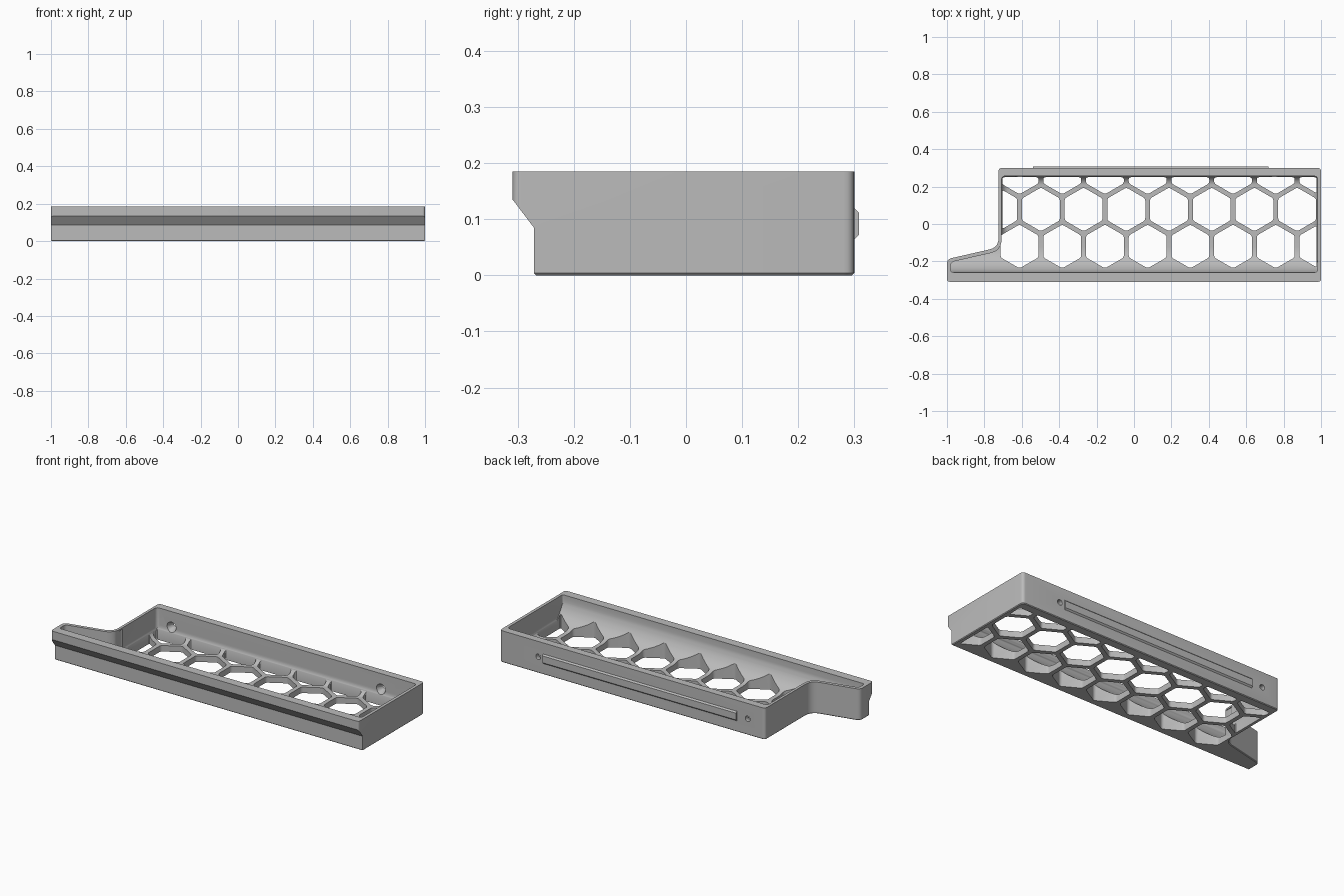
import bpy, bmesh, math
from mathutils import Matrix, Vector

if "Cube" in bpy.data.objects:
    bpy.data.objects.remove(bpy.data.objects["Cube"])

HEIGHT, FLOOR = 0.185, 0.035
grey = bpy.data.materials.new("plain grey")
grey.use_nodes = True
grey.diffuse_color = (0.5, 0.5, 0.5, 1)
grey.node_tree.nodes["Principled BSDF"].inputs["Base Color"].default_value = (0.5, 0.5, 0.5, 1)


def make_object(name, bm):
    bmesh.ops.recalc_face_normals(bm, faces=bm.faces)
    mesh = bpy.data.meshes.new(name)
    bm.to_mesh(mesh)
    bm.free()
    mesh.materials.append(grey)
    obj = bpy.data.objects.new(name, mesh)
    bpy.context.collection.objects.link(obj)
    return obj


def add_prism(bm, pts, lo, hi, axis="z"):
    place = {"z": lambda u, v, w: (u, v, w), "x": lambda u, v, w: (w, u, v),
             "y": lambda u, v, w: (u, w, v)}[axis]
    a, b = [[bm.verts.new(place(u, v, w)) for u, v in pts] for w in (lo, hi)]
    bm.faces.new(a)
    bm.faces.new(b)
    for i in range(len(a)):
        j = (i + 1) % len(a)
        bm.faces.new((a[i], a[j], b[j], b[i]))


def prism(name, pts, lo, hi, axis="z"):
    bm = bmesh.new()
    add_prism(bm, pts, lo, hi, axis)
    return make_object(name, bm)


def rounded(corners, steps=5):
    """Replace each (x, y, radius) corner by a short curve."""
    out = []
    for i, (x, y, r) in enumerate(corners):
        p = Vector((x, y))
        ends = [p + (Vector(corners[k][:2]) - p).normalized() * r
                for k in (i - 1, (i + 1) % len(corners))]
        for s in range(steps + 1):
            t = s / steps
            out.append(tuple(ends[0] * (1 - t) ** 2 + p * 2 * t * (1 - t) + ends[1] * t * t))
    return out


def clip(poly, axis, limit, sign):
    """Keep the part of a polygon where sign * coordinate <= sign * limit."""
    out = []
    for i, q in enumerate(poly):
        p = poly[i - 1]
        dp, dq = sign * (p[axis] - limit), sign * (q[axis] - limit)
        if dp * dq < 0:
            t = dp / (dp - dq)
            out.append((p[0] + t * (q[0] - p[0]), p[1] + t * (q[1] - p[1])))
        if dq <= 0:
            out.append(q)
    return out


def boolean(target, cutter):
    mod = target.modifiers.new("cut", "BOOLEAN")
    mod.object, mod.operation, mod.solver = cutter, "DIFFERENCE", "EXACT"
    bpy.context.view_layer.objects.active = target
    bpy.ops.object.modifier_apply(modifier=mod.name)
    bpy.data.objects.remove(cutter)


def fillet(wall, top_side, r, lo, hi, axis):
    """Concave quarter-round filler along the foot of a wall."""
    z0, out = FLOOR - 0.02, wall - top_side * 0.02
    arc = [(wall + top_side * r * (1 - math.cos(a)), FLOOR + r * (1 - math.sin(a)))
           for a in [math.pi / 2 * i / 12 for i in range(13)]]
    return prism("filler", [(out, FLOOR + r)] + arc + [(wall + top_side * r, z0), (out, z0)],
                 lo, hi, axis)


# Outer shell with the slanted arm on its right side
tray = prism("tray", rounded([
    (-1, -0.309, 0.015), (1, -0.309, 0.015), (1, 0.3, 0.02), (-0.724, 0.3, 0.02),
    (-0.724, -0.125, 0.05), (-1, -0.188, 0.025)]), 0, HEIGHT)

# Undercut below the front lip
boolean(tray, prism("undercut", [(-0.4, -0.1), (-0.271, -0.1), (-0.271, 0.085),
                                 (-0.309, 0.135), (-0.4, 0.135)], -1.1, 1.1, "x"))

# Fine chamfer round the foot
bm = bmesh.new()
bm.from_mesh(tray.data)
foot = [e for e in bm.edges if all(v.co.z < 1e-4 for v in e.verts) and len(e.link_faces) == 2
        and any(f.normal.z > -0.5 for f in e.link_faces)]
bmesh.ops.bevel(bm, geom=foot, offset=0.004, segments=1, affect="EDGES")
bm.to_mesh(tray.data)
bm.free()

# Hollow interior, with rounded feet along the walls
cavity = prism("cavity", rounded([
    (-0.98, -0.258, 0.015), (0.982, -0.258, 0.015), (0.982, 0.256, 0.02),
    (-0.708, 0.256, 0.02), (-0.708, -0.142, 0.06), (-0.98, -0.204, 0.02)]), FLOOR, HEIGHT + 0.1)
boolean(cavity, fillet(-0.258, 1, 0.135, -1.1, 1.1, "x"))
boolean(cavity, fillet(0.256, -1, 0.05, -0.75, 1.1, "x"))
boolean(cavity, fillet(0.982, -1, 0.04, -0.4, 0.4, "y"))
boolean(cavity, fillet(-0.708, 1, 0.04, -0.08, 0.4, "y"))
boolean(tray, cavity)

# Honeycomb openings in the floor
PITCH, RADIUS = 0.2283, 0.117
bm = bmesh.new()
for row, start in ((-0.12, -0.612), (0.078, -0.726), (0.276, -0.612)):
    for col in range(8):
        cx = start + col * PITCH
        hexagon = [(cx + RADIUS * math.sin(math.pi / 3 * k), row + RADIUS * math.cos(math.pi / 3 * k))
                   for k in range(6)]
        for axis, limit, sign in ((0, -0.704, -1), (0, 0.977, 1), (1, 0.25, 1)):
            if row > -0.1 or sign > 0:
                hexagon = clip(hexagon, axis, limit, sign)
        if len(hexagon) > 2:
            add_prism(bm, rounded([(x, y, 0.012) for x, y in hexagon], 3), -0.05, HEIGHT - 0.01)
boolean(tray, make_object("honeycomb", bm))

# Countersunk screw holes through the back wall
bm = bmesh.new()
turn = Matrix.Rotation(-math.pi / 2, 4, "X")
for x in (-0.611, 0.75):
    bmesh.ops.create_cone(bm, cap_ends=True, segments=24, radius1=0.034, radius2=0.016, depth=0.04,
                          matrix=Matrix.Translation((x, 0.265, 0.095)) @ turn)
boolean(tray, make_object("countersinks", bm))
bm = bmesh.new()
for x in (-0.611, 0.75):
    bmesh.ops.create_cone(bm, cap_ends=True, segments=24, radius1=0.016, radius2=0.016, depth=0.12,
                          matrix=Matrix.Translation((x, 0.29, 0.095)) @ turn)
boolean(tray, make_object("screw_holes", bm))

# Chamfered rail on the back
rail = prism("back_rail", [(0.29, 0.064), (0.3, 0.064), (0.308, 0.072), (0.308, 0.112),
                           (0.3, 0.12), (0.29, 0.12)], -0.54, 0.718, "x")

# Smooth the curved parts, keep the edges sharp
bpy.ops.object.select_all(action="DESELECT")
tray.select_set(True)
bpy.context.view_layer.objects.active = tray
bpy.ops.object.shade_smooth_by_angle(angle=math.radians(30))
